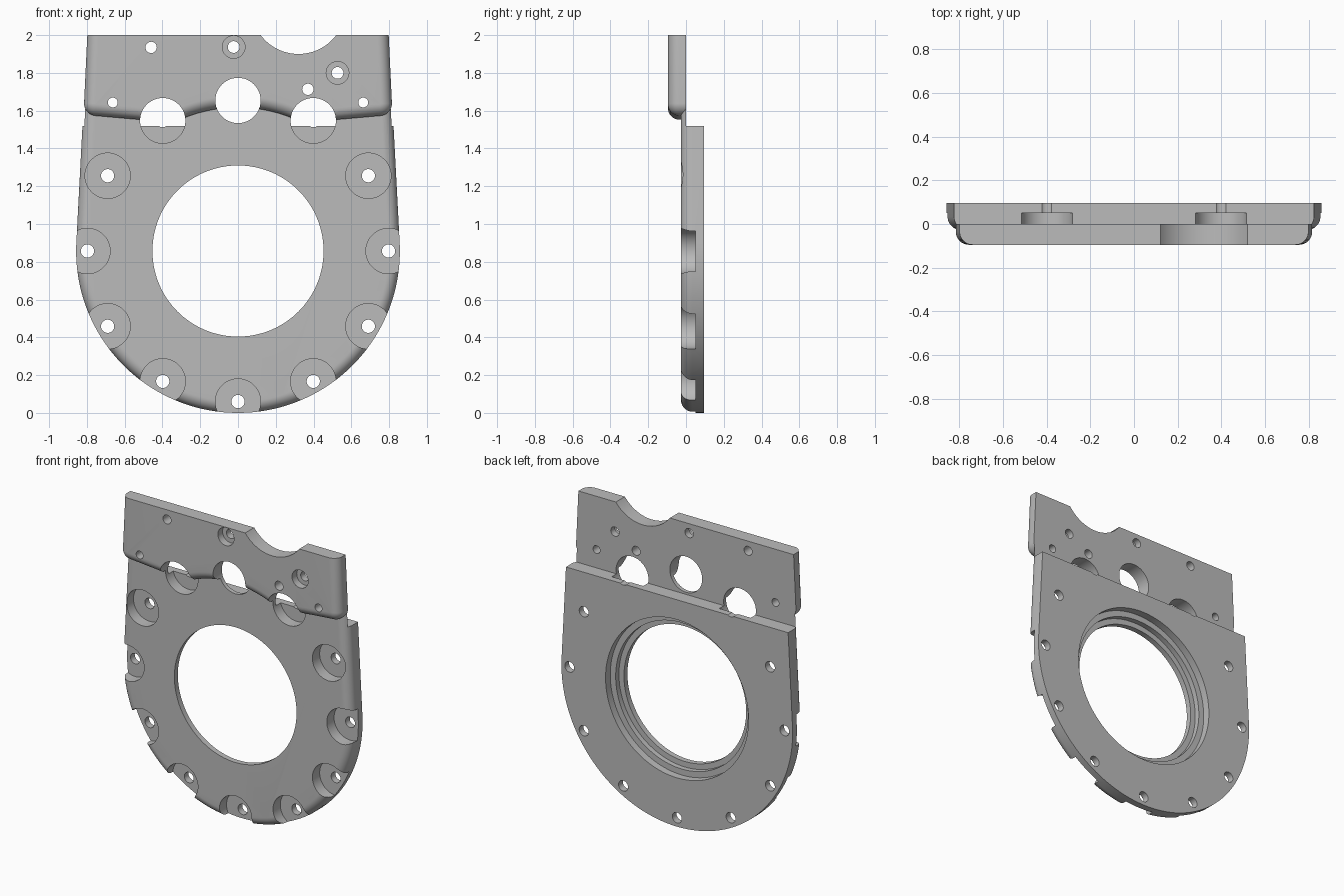
import bpy, bmesh
from math import sin, cos, tan, sqrt, radians, pi
from mathutils import Vector

if "Cube" in bpy.data.objects:
    bpy.data.objects.remove(bpy.data.objects["Cube"])

grey = bpy.data.materials.new("machined_grey")
grey.use_nodes = True
grey.diffuse_color = (0.5, 0.5, 0.5, 1)
grey.node_tree.nodes["Principled BSDF"].inputs["Base Color"].default_value = (0.5, 0.5, 0.5, 1)

CZ, R = 0.857, 0.857       # centre height and radius of the rounded end
BOLT_R = 0.797             # bolt circle
FILLET = 0.06
TAPER = 3                  # side lean in degrees


def make_object(name, bm):
    bmesh.ops.recalc_face_normals(bm, faces=bm.faces)
    mesh = bpy.data.meshes.new(name)
    bm.to_mesh(mesh)
    bm.free()
    mesh.materials.append(grey)
    obj = bpy.data.objects.new(name, mesh)
    bpy.context.collection.objects.link(obj)
    return obj


def inset(points, d):
    """Move a counter-clockwise outline inwards by d with mitred corners."""
    result = []
    for i, p in enumerate(points):
        a = (p - points[i - 1]).normalized()
        b = (points[(i + 1) % len(points)] - p).normalized()
        na, nb = Vector((-a.y, a.x)), Vector((-b.y, b.x))
        result.append(p + (na + nb) * d / (1 + na.dot(nb)))
    return result


def stack(bm, loops):
    """Bridge closed loops of equal length and cap both ends."""
    rows = [[bm.verts.new(c) for c in loop] for loop in loops]
    n = len(rows[0])
    for low, high in zip(rows, rows[1:]):
        for i in range(n):
            j = (i + 1) % n
            bm.faces.new((low[i], low[j], high[j], high[i]))
    bm.faces.new(rows[0])
    bm.faces.new(rows[-1])


def filleted_plate(name, outline, front, back, steps=10):
    bm = bmesh.new()
    levels = []
    for k in range(steps + 1):
        t = k / steps * pi / 2
        levels.append((FILLET * (1 - sin(t)), front + FILLET * (1 - cos(t))))
    levels.append((0, back))
    stack(bm, [[(p.x, y, p.y) for p in inset(outline, d)] for d, y in levels])
    return make_object(name, bm)


def box(name, y0, y1, z0, z1):
    bm = bmesh.new()
    stack(bm, [[(x, y, z) for x, z in ((-2, z0), (2, z0), (2, z1), (-2, z1))] for y in (y0, y1)])
    return make_object(name, bm)


def bore(bm, x, z, steps, sides=48):
    """Stepped round cutter along y; steps are (y, radius) pairs."""
    stack(bm, [[(x + r * cos(2 * pi * i / sides), y, z + r * sin(2 * pi * i / sides))
                for i in range(sides)] for y, r in steps])


def combine(target, tool, operation):
    tool.hide_render = True
    mod = target.modifiers.new("combine", "BOOLEAN")
    mod.operation, mod.solver, mod.object = operation, "EXACT", tool
    graph = bpy.context.evaluated_depsgraph_get()
    mesh = bpy.data.meshes.new_from_object(target.evaluated_get(graph))
    target.modifiers.clear()
    target.data = mesh
    bpy.data.objects.remove(tool)


def side_x(z):
    a = radians(TAPER)
    return R * cos(a) - (z - CZ - R * sin(a)) * tan(a)


# Lower plate: round end, tapering sides and a thin web reaching up
WEB_TOP = 1.72
lower = [Vector((R * cos(radians(a)), CZ + R * sin(radians(a)))) for a in range(-180 - TAPER, TAPER + 1, 2)]
lower += [Vector((side_x(WEB_TOP), WEB_TOP)), Vector((-side_x(WEB_TOP), WEB_TOP))]
plate = filleted_plate("mounting_plate", lower, -0.027, 0.095)
combine(plate, box("step_cutter", 0, 1, 1.52, 3), "DIFFERENCE")

# Upper plate: arched lower edge, rounded lower corners
half = [Vector((x, CZ + sqrt(0.76 ** 2 - x * x))) for x in [0.34 * i / 12 for i in range(13)]]
half += [Vector((0.75 + 0.065 * cos(radians(a)), 1.638 + 0.065 * sin(radians(a))))
         for a in range(-84, TAPER + 1, 6)]
half.append(Vector((side_x(2.1), 2.1)))
upper = [Vector((-p.x, p.y)) for p in reversed(half[1:])] + half
combine(plate, filleted_plate("upper_plate", upper, -0.095, 0), "UNION")
combine(plate, box("top_cutter", -1, 1, 2, 3), "DIFFERENCE")

# Stepped main bore and the top edge scallop
bm = bmesh.new()
bore(bm, 0, CZ, [(-0.3, 0.453), (0.01, 0.453), (0.01, 0.49), (0.045, 0.49), (0.045, 0.53), (0.3, 0.53)], 128)
bore(bm, 0.32, 2.15, [(-0.3, 0.25), (0.3, 0.25)], 96)

# Twelve counterbored bolt holes on a circle
for i in range(12):
    a = i * pi / 6
    bore(bm, BOLT_R * cos(a), CZ + BOLT_R * sin(a),
         [(-0.3, 0.12), (0.05, 0.12), (0.05, 0.035), (0.3, 0.035)])

# Plain and counterbored holes in the upper plate
for x, z, r in ((-0.46, 1.935, 0.03), (0.37, 1.713, 0.03), (-0.663, 1.643, 0.026), (0.663, 1.643, 0.026)):
    bore(bm, x, z, [(-0.3, r), (0.3, r)], 32)
for x, z in ((-0.023, 1.937), (0.527, 1.8)):
    bore(bm, x, z, [(-0.3, 0.06), (-0.045, 0.06), (-0.045, 0.031), (0.3, 0.031)], 32)
combine(plate, make_object("bore_cutter", bm), "DIFFERENCE")

# Smooth curved walls, sharp edges
bpy.ops.object.select_all(action="DESELECT")
plate.select_set(True)
bpy.context.view_layer.objects.active = plate
bpy.ops.object.shade_smooth_by_angle(angle=radians(30))
